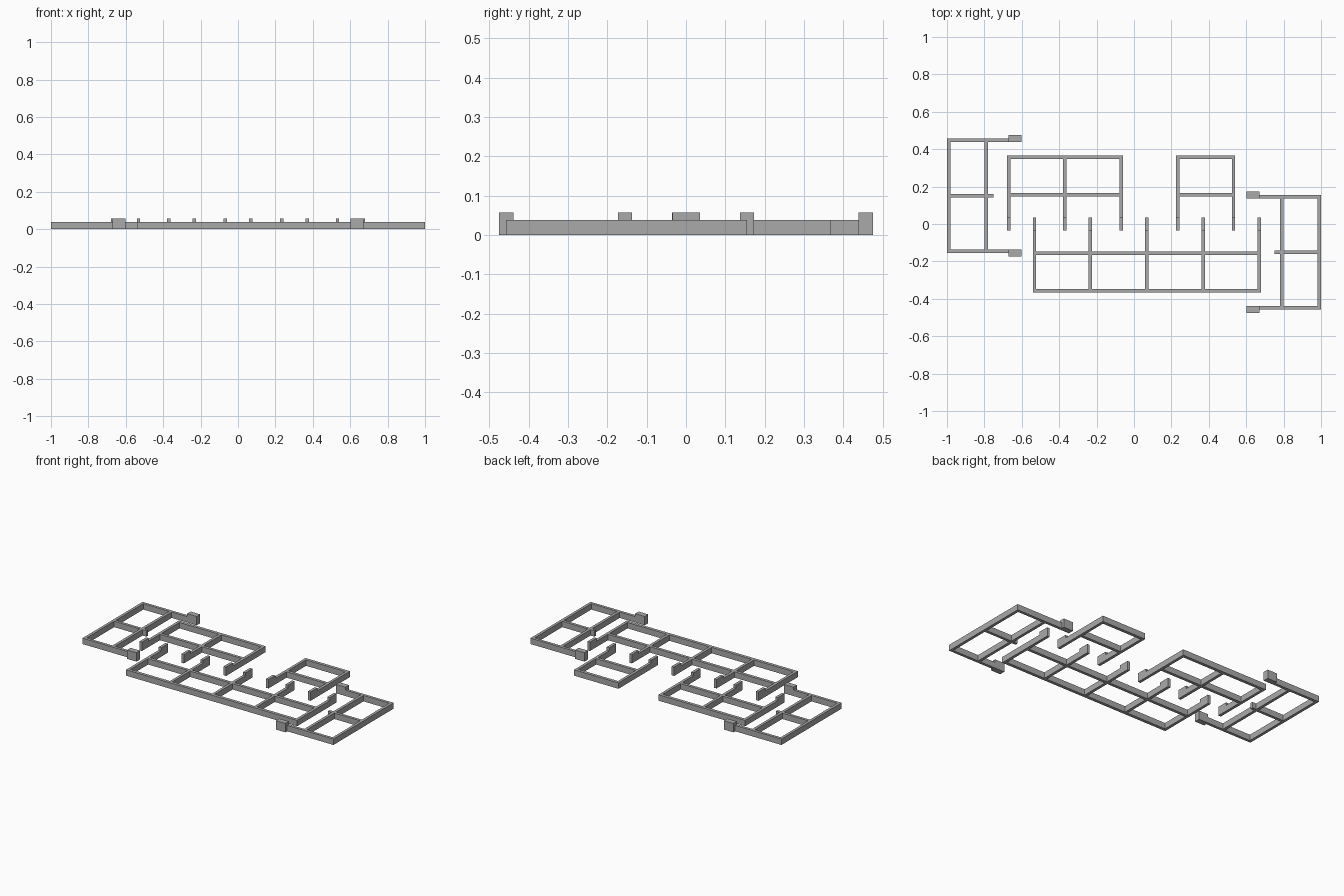
import bpy

cube = bpy.data.objects.get("Cube")
if cube:
    bpy.data.objects.remove(cube, do_unlink=True)

grey = bpy.data.materials.new("wall grey")
grey.use_nodes = True
colour = (0.4, 0.4, 0.4, 1)
grey.diffuse_color = colour
grey.node_tree.nodes["Principled BSDF"].inputs["Base Color"].default_value = colour

WALL, POST = 0.038, 0.057   # heights
T = 0.018                   # wall thickness
H = T / 2


def box(name, x0, x1, y0, y1, height, turn=1):
    """Upright block; turn = -1 places it half a turn around the centre."""
    bpy.ops.mesh.primitive_cube_add(
        size=1, location=(turn * (x0 + x1) / 2, turn * (y0 + y1) / 2, height / 2))
    ob = bpy.context.object
    ob.name = name
    ob.scale = (x1 - x0, y1 - y0, height)
    bpy.ops.object.transform_apply(location=False, rotation=False, scale=True)
    ob.data.materials.append(grey)


def room_row(name, xs, turn):
    """Partition walls with raised door ends, joined by two long walls."""
    for x in xs:
        box(name + "_partition", x - H, x + H, -0.367, -0.034, WALL, turn)
        box(name + "_door_post", x - H, x + H, -0.034, 0.035, POST, turn)
    for a, b in zip(xs, xs[1:]):
        box(name + "_outer_wall", a + H, b - H, -0.367, -0.347, WALL, turn)
        box(name + "_cross_wall", a + H, b - H, -0.167, -0.148, WALL, turn)


def end_wing(name, turn):
    """Wing closing one end of the plan."""
    mid, half = 0.151, 0.306
    low, high = mid - half, mid + half
    box(name + "_end_wall", -1, -1 + T, low, high, WALL, turn)
    box(name + "_corridor_wall", -0.798, -0.78, low + T, high - T, WALL, turn)
    for y in (low, high - T):
        box(name + "_side_wall", -1 + T, -0.67, y, y + T, WALL, turn)
    box(name + "_divider", -1 + T, -0.798, mid - H, mid + H, WALL, turn)
    box(name + "_divider_stub", -0.78, -0.752, mid - H, mid + H, WALL, turn)
    # Taller piers at the free ends of the side walls
    box(name + "_pier", -0.67, -0.602, high - T, high + T, POST, turn)
    box(name + "_pier", -0.67, -0.602, low - T, low + T, POST, turn)


grid = [-0.532, -0.233, 0.069, 0.37, 0.669]
room_row("front_rooms", grid, 1)
room_row("back_right_rooms", grid[2:], -1)
room_row("back_left_room", grid[:2], -1)
end_wing("right_wing", 1)
end_wing("left_wing", -1)
